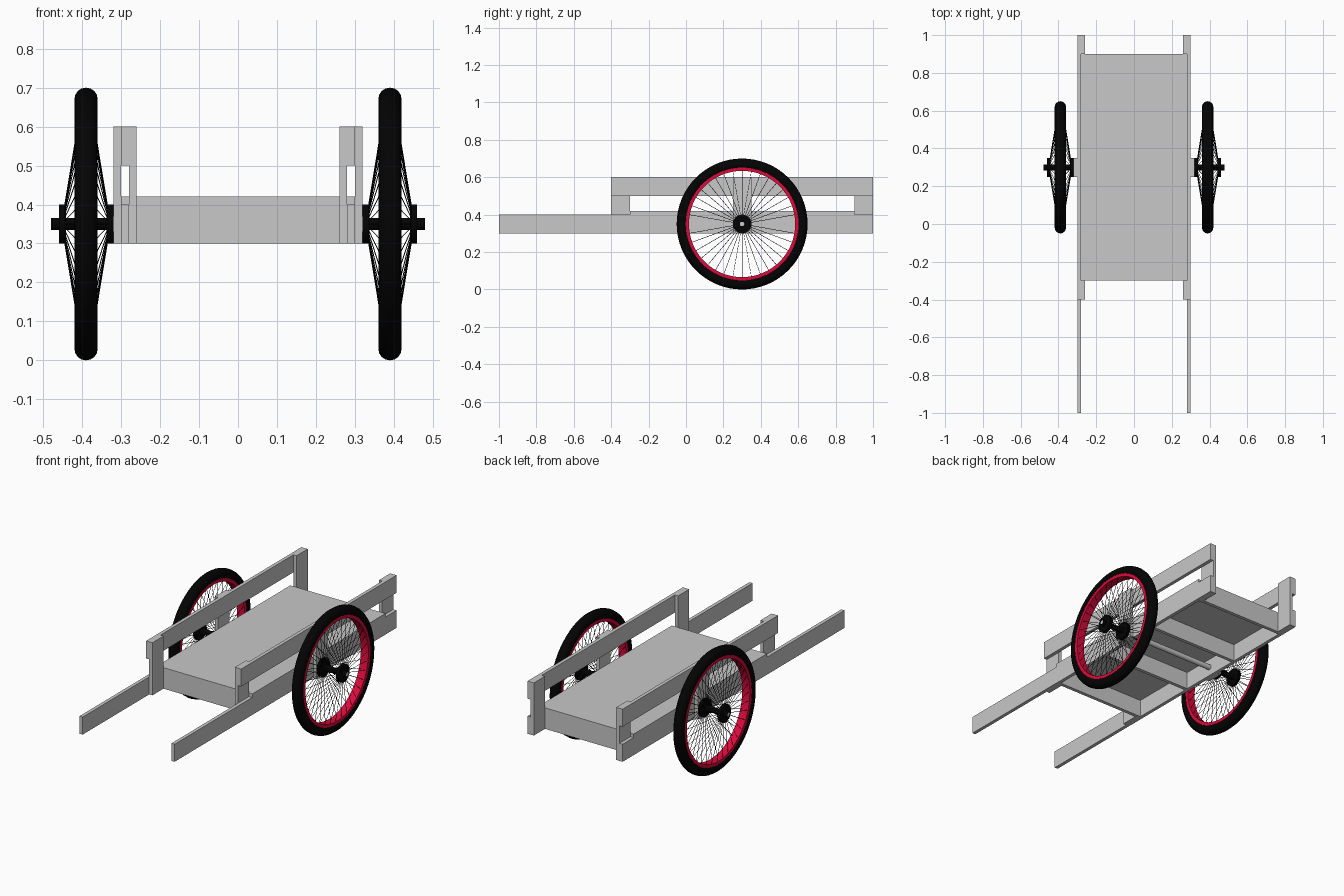
import bpy, bmesh, math
from mathutils import Vector

if "Cube" in bpy.data.objects:
    bpy.data.objects.remove(bpy.data.objects["Cube"], do_unlink=True)


def material(name, rgb):
    m = bpy.data.materials.new(name)
    m.use_nodes = True
    color = (*rgb, 1.0)
    m.diffuse_color = color
    m.node_tree.nodes["Principled BSDF"].inputs["Base Color"].default_value = color
    return m


GREY = material("grey_wood", (0.58, 0.58, 0.58))
BLACK = material("black_rubber", (0.001, 0.001, 0.001))
RED = material("crimson_rim", (0.72, 0.003, 0.045))

AXLE_Y, AXLE_Z, WHEEL_X = 0.30, 0.35, 0.39


def finish(name, bm, mat, smooth=False):
    bmesh.ops.recalc_face_normals(bm, faces=bm.faces)
    mesh = bpy.data.meshes.new(name)
    bm.to_mesh(mesh)
    bm.free()
    mesh.materials.append(mat)
    obj = bpy.data.objects.new(name, mesh)
    bpy.context.collection.objects.link(obj)
    if smooth:
        bpy.ops.object.select_all(action="DESELECT")
        obj.select_set(True)
        bpy.context.view_layer.objects.active = obj
        bpy.ops.object.shade_smooth_by_angle(angle=math.radians(40))
    return obj


def box(name, lo, hi, mat=GREY):
    bm = bmesh.new()
    bmesh.ops.create_cube(bm, size=1)
    for v in bm.verts:
        v.co = [a + (c + 0.5) * (b - a) for a, b, c in zip(lo, hi, v.co)]
    return finish(name, bm, mat)


def lathe(name, profile, x, mat, steps=64, closed=True):
    """Spin (x offset, radius) points around the axle line."""
    bm = bmesh.new()
    rings = []
    for i in range(steps):
        a = math.tau * i / steps
        rings.append([bm.verts.new((x + px, AXLE_Y + r * math.cos(a), AXLE_Z + r * math.sin(a)))
                      for px, r in profile])
    n = len(profile)
    for i in range(steps):
        p, q = rings[i], rings[(i + 1) % steps]
        for j in range(n if closed else n - 1):
            k = (j + 1) % n
            bm.faces.new((p[j], p[k], q[k], q[j]))
    if not closed:
        bm.faces.new([r[0] for r in rings])
        bm.faces.new([r[-1] for r in rings])
    return finish(name, bm, mat, smooth=True)


def spokes(name, x, count=36, radius=0.0013):
    """Straight wires from both hub flanges to the rim."""
    bm = bmesh.new()
    for side in (-1, 1):
        for i in range(count):
            a = math.tau * i / count
            out = Vector((0, math.cos(a), math.sin(a)))
            hub = Vector((x, AXLE_Y, AXLE_Z))
            start = hub + out * 0.04 + Vector((side * 0.056, 0, 0))
            end = hub + out * 0.288 + Vector((side * 0.015, 0, 0))
            wire = end - start
            turn = wire.to_track_quat("Z", "Y").to_matrix().to_4x4()
            turn.translation = (start + end) / 2
            bmesh.ops.create_cone(bm, segments=4, radius1=radius, radius2=radius,
                                  depth=wire.length, cap_ends=False, matrix=turn)
    return finish(name, bm, BLACK)


# Load bed and its cross beams
box("deck", (-0.30, -0.30, 0.40), (0.30, 0.90, 0.42))
for i in range(4):
    y = -0.30 + i * 1.18 / 3
    box(f"cross_beam_{i + 1}", (-0.28, y, 0.30), (0.28, y + 0.02, 0.40))


def side_box(name, s, x0, x1, y0, y1, z0, z1):
    xs = sorted((s * x0, s * x1))
    box(name, (xs[0], y0, z0), (xs[1], y1, z1))


for side, s in (("left", 1), ("right", -1)):
    # Side frame
    side_box(f"{side}_shaft", s, 0.28, 0.30, -1.0, 1.0, 0.30, 0.40)
    side_box(f"{side}_rail", s, 0.28, 0.30, -0.4, 1.0, 0.50, 0.60)
    side_box(f"{side}_front_post", s, 0.26, 0.28, -0.4, -0.3, 0.30, 0.60)
    side_box(f"{side}_back_post", s, 0.26, 0.28, 0.9, 1.0, 0.30, 0.60)
    side_box(f"{side}_axle_post", s, 0.30, 0.32, 0.25, 0.35, 0.30, 0.60)

    # Wheel
    x = s * WHEEL_X
    tire = [(0.03 * math.cos(math.tau * k / 16), 0.32 + 0.03 * math.sin(math.tau * k / 16))
            for k in range(16)]
    lathe(f"{side}_tire", tire, x, BLACK)
    lathe(f"{side}_rim", [(-0.024, 0.284), (0.024, 0.284), (0.024, 0.302), (-0.024, 0.302)], x, RED)
    spokes(f"{side}_spokes", x)

    # Hub: two flanges on a sleeve
    hub = [(-0.07, 0.012), (-0.07, 0.05), (-0.052, 0.05), (-0.052, 0.016), (0.052, 0.016),
           (0.052, 0.05), (0.07, 0.05), (0.07, 0.016), (0.09, 0.016), (0.09, 0.012)]
    lathe(f"{side}_hub", [(s * px, r) for px, r in hub], x, BLACK, steps=32)

# Axle between the wheels
lathe("axle", [(-0.478, 0.012), (-0.32, 0.012), (-0.32, 0.015), (0.32, 0.015),
               (0.32, 0.012), (0.478, 0.012)], 0, GREY, steps=32, closed=False)
